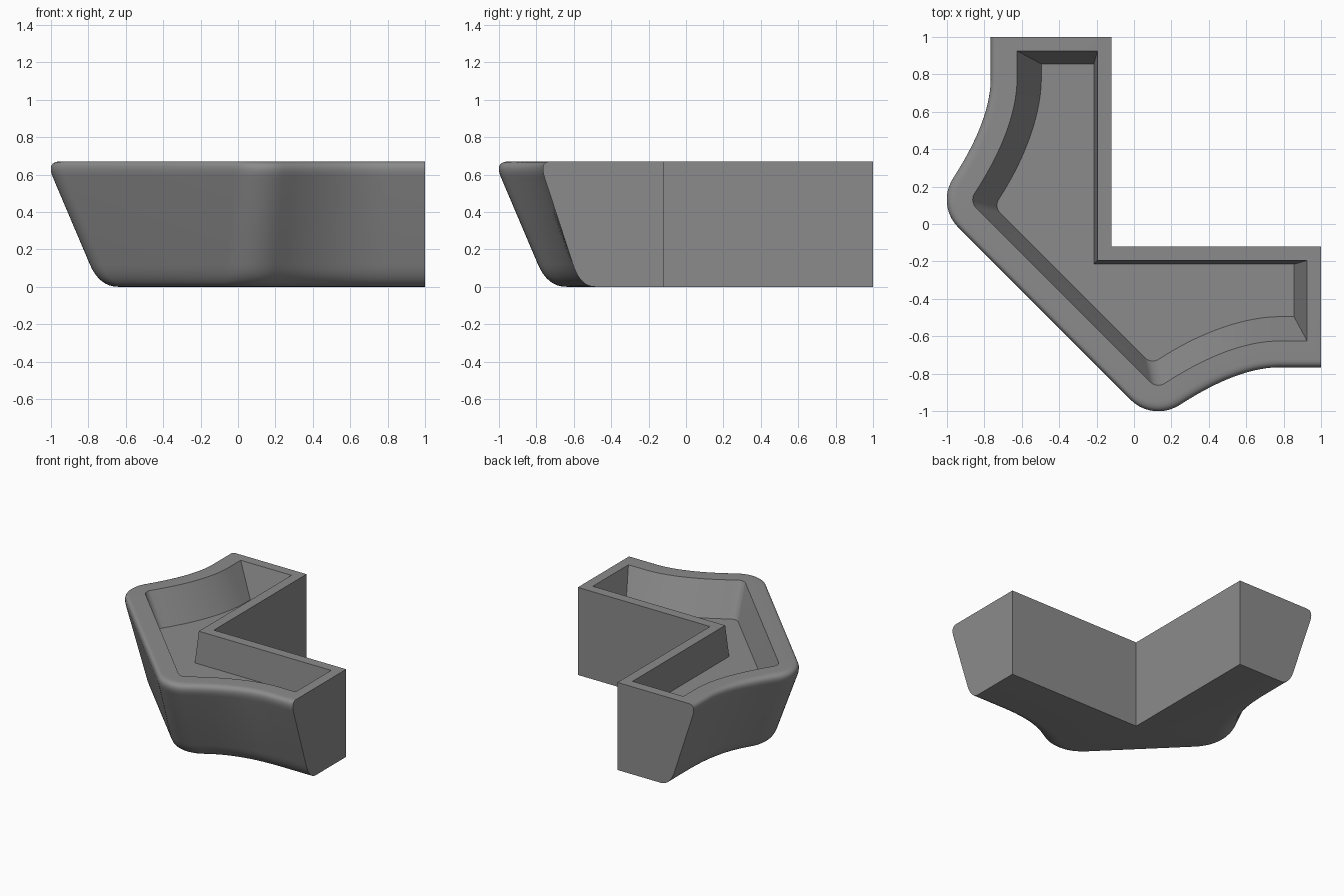
import bpy, bmesh, math
from mathutils import Vector

if "Cube" in bpy.data.objects:
    bpy.data.objects.remove(bpy.data.objects["Cube"], do_unlink=True)

grey = bpy.data.materials.new("stone_grey")
grey.use_nodes = True
colour = (0.26, 0.26, 0.26, 1)
grey.diffuse_color = colour
grey.node_tree.nodes["Principled BSDF"].inputs["Base Color"].default_value = colour


def bezier(p0, p1, p2, u):
    return Vector(p0) * (1 - u) ** 2 + Vector(p1) * 2 * u * (1 - u) + Vector(p2) * u * u


def outline(centre, r, y_end, x_end, back, z, corner_shift=(0, 0), end_shift=0.0):
    """Closed L-shaped ring, symmetric about the line y = x.
    The front corner and the arm end can be shifted to slope the wall."""
    c, e = Vector(corner_shift), Vector((0, end_shift))
    flank = math.radians(33)
    half = [Vector((x_end, y_end)) + e]
    # S-curve from the arm towards the rounded corner
    start = Vector(centre) + r * Vector((math.sin(flank), -math.cos(flank)))
    ctrl = (start.x + (y_end - start.y) / math.tan(flank), y_end)
    for i in range(15):
        u = 1 - i / 14
        w = 1 - u * u * (3 - 2 * u)
        half.append(bezier(start, ctrl, (0.78, y_end), u) + c * w + e * (1 - w))
    # rounded corner, ending on the diagonal front wall
    for i in range(1, 11):
        a = flank - math.radians(78) * i / 10
        half.append(Vector(centre) + r * Vector((math.sin(a), -math.cos(a))) + c)
    ring = [Vector((back, back)), Vector((x_end, back))] + half
    ring += [p.yx for p in reversed(half)] + [Vector((back, x_end))]
    return [(p.x, p.y, z) for p in ring]


# Wall section: (height, slope amount) from the underside up to the rim
section = [bezier((0, 1.5), (0, 1.08), (0.12, 0.867), i / 8) for i in range(9)]
section += [bezier((0.585, 0.044), (0.67, -0.106), (0.67, 0.22), i / 10) for i in range(11)]

rings = [outline((0.13, -0.79), 0.21, -0.765, 1.0, -0.12, z, (-0.05 * t, 0.24 * t), 0.185 * t)
         for z, t in section]
# Opening and sunken floor
rings.append(outline((0.13, -0.802), 0.06, -0.625, 0.925, -0.195, 0.67))
rings.append(outline((0.13, -0.802), 0.06, -0.625, 0.855, -0.215, 0.43, (-0.03, 0.13), 0.13))

bm = bmesh.new()
loops = [[bm.verts.new(p) for p in ring] for ring in rings]
n = len(loops[0])
for low, high in zip(loops, loops[1:]):
    for i in range(n):
        j = (i + 1) % n
        bm.faces.new((low[i], low[j], high[j], high[i]))
bm.faces.new(loops[0])
bm.faces.new(loops[-1])
bmesh.ops.recalc_face_normals(bm, faces=bm.faces[:])

mesh = bpy.data.meshes.new("corner_planter")
bm.to_mesh(mesh)
bm.free()
mesh.materials.append(grey)
planter = bpy.data.objects.new("corner_planter", mesh)
bpy.context.collection.objects.link(planter)

bpy.ops.object.select_all(action="DESELECT")
planter.select_set(True)
bpy.context.view_layer.objects.active = planter
bpy.ops.object.shade_smooth_by_angle(angle=math.radians(32))
